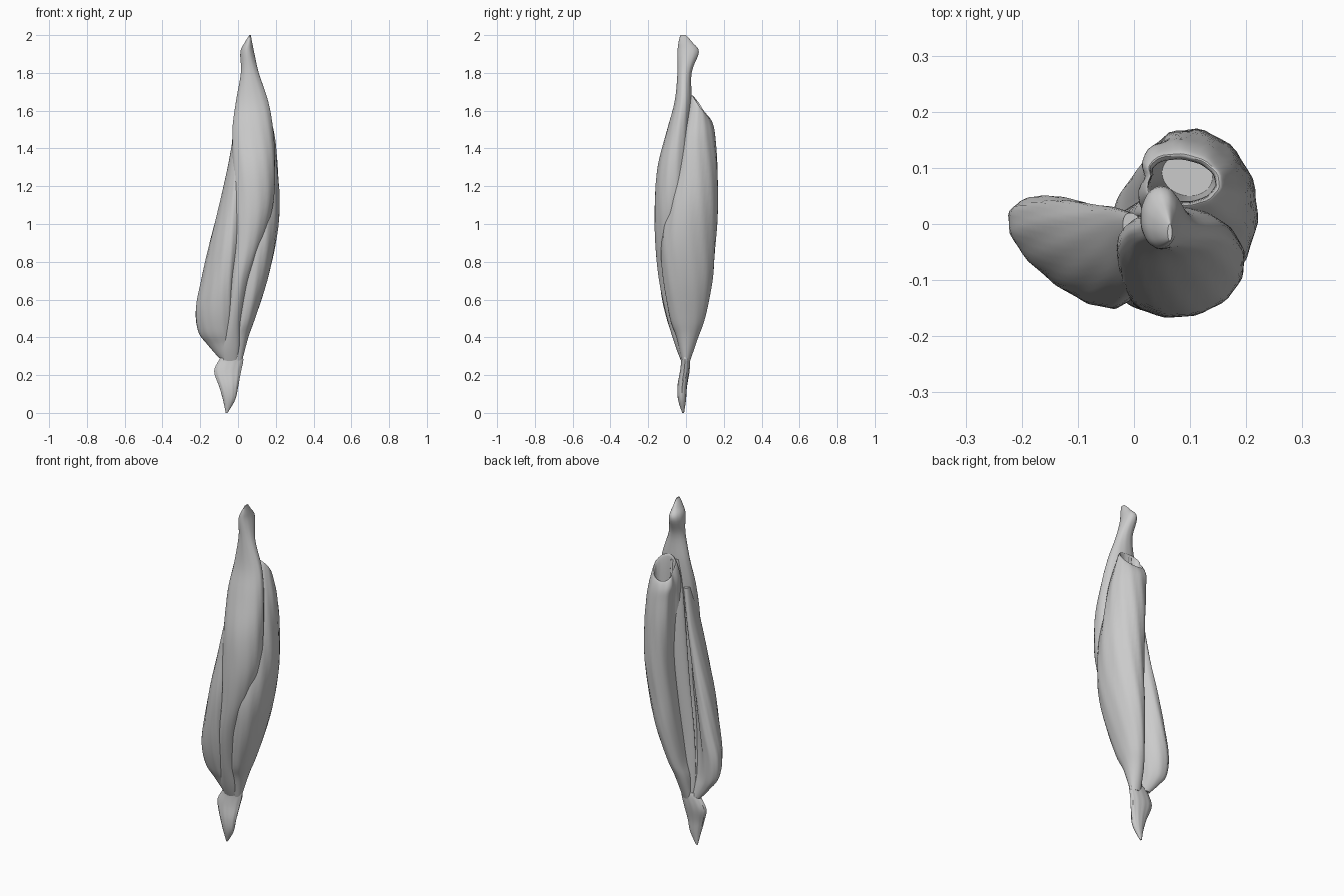
import bpy, bmesh, math

SIDES = 44
STEPS = 5


def spline(p0, p1, p2, p3, t):
    return [0.5 * (2 * b + (c - a) * t + (2 * a - 5 * b + 4 * c - d) * t * t
                   + (3 * b - a - 3 * c + d) * t ** 3)
            for a, b, c, d in zip(p0, p1, p2, p3)]


def loft(name, rows, skew=0.0, notch=0.0, notch_at=math.pi, ripple=0.0):
    """Rows are (z, x_min, x_max, y_min, y_max, rim_tilt); sections are skewed ellipses."""
    rows = [list(r) + [0.0] * (6 - len(r)) for r in rows]
    dense = []
    n = len(rows)
    for i in range(n - 1):
        for s in range(STEPS):
            dense.append(spline(rows[max(i - 1, 0)], rows[i], rows[i + 1],
                                rows[min(i + 2, n - 1)], s / STEPS))
    dense.append(rows[-1])
    bm = bmesh.new()
    rings = []
    for j, (z, x0, x1, y0, y1, tilt) in enumerate(dense):
        fade = math.sin(math.pi * j / (len(dense) - 1))
        ring = []
        for k in range(SIDES):
            t = 2 * math.pi * k / SIDES
            f = 1 - notch * fade * math.exp(-((t - notch_at) / 0.5) ** 2)
            f *= 1 + ripple * fade * math.sin(11 * t + 14 * z)
            ring.append(bm.verts.new((
                (x0 + x1) / 2 + (x1 - x0) / 2 * math.cos(t) * f,
                (y0 + y1) / 2 + (y1 - y0) / 2 * math.sin(t + skew) * f,
                z - tilt * math.sin(t))))
        rings.append(ring)
    for a, b in zip(rings, rings[1:]):
        for k in range(SIDES):
            m = (k + 1) % SIDES
            bm.faces.new((a[k], a[m], b[m], b[k]))
    bm.faces.new(rings[0][::-1])
    bm.faces.new(rings[-1])
    bmesh.ops.recalc_face_normals(bm, faces=bm.faces)
    mesh = bpy.data.meshes.new(name)
    bm.to_mesh(mesh)
    bm.free()
    ob = bpy.data.objects.new(name, mesh)
    bpy.context.collection.objects.link(ob)
    bpy.ops.object.select_all(action='DESELECT')
    ob.select_set(True)
    bpy.context.view_layer.objects.active = ob
    bpy.ops.object.shade_smooth_by_angle(angle=math.radians(40))
    return ob


# Front lobe, running up into the curled tip
loft("front_lobe", [
    (0.25, -.07, -.01, -.015, .00), (0.35, -.09, .01, -.055, .00),
    (0.50, -.07, .02, -.10, .00), (0.70, -.05, .06, -.143, .00),
    (0.90, -.03, .13, -.162, .00), (1.10, -.03, .185, -.166, .01),
    (1.30, -.03, .197, -.15, .02), (1.50, -.03, .185, -.10, .025),
    (1.65, -.01, .16, -.06, .03), (1.80, .015, .11, -.045, .03),
    (1.91, .012, .085, -.045, .068), (1.96, .035, .075, -.04, .035),
    (2.00, .06, .068, -.03, .00)], ripple=0.012)

# Right lobe, wrapping round the back, open at its top
loft("right_lobe", [
    (0.27, -.04, .02, -.02, .02), (0.40, -.04, .055, -.05, .065),
    (0.50, -.025, .09, -.085, .10), (0.70, -.01, .155, -.12, .14),
    (0.90, .00, .20, -.13, .157), (1.10, .005, .22, -.10, .168),
    (1.30, .00, .21, -.06, .167), (1.45, -.005, .195, -.03, .155),
    (1.55, -.01, .175, .00, .145, .03), (1.62, .01, .155, .03, .125, .06),
    (1.58, .02, .145, .04, .115, .05), (1.42, .03, .15, .04, .135),
    (1.20, .05, .14, .05, .125)],
    skew=-0.1, notch=0.35, notch_at=math.pi - 0.1, ripple=0.018)

# Left lobe, low and bulging outwards, dished on its inner side
loft("left_lobe", [
    (0.29, -.10, -.03, -.03, .02), (0.36, -.16, -.04, -.05, .03),
    (0.43, -.21, -.04, -.08, .04), (0.55, -.224, -.03, -.115, .047),
    (0.70, -.195, -.02, -.14, .05), (0.90, -.15, .00, -.15, .045),
    (1.10, -.10, .01, -.135, .035), (1.30, -.055, .02, -.11, .03),
    (1.50, -.02, .03, -.06, .02)],
    skew=-0.5, notch=0.3, notch_at=1.15, ripple=0.018)

# Flat rib seen in the groove between the lobes at the back
loft("inner_rib", [
    (0.28, -.06, -.02, -.01, .015), (0.60, -.055, .01, -.01, .02),
    (1.00, -.025, .045, .00, .045), (1.40, .00, .07, .01, .06),
    (1.66, .03, .07, .01, .045)], skew=0.7)

# Pinched stem at the foot
loft("stem", [
    (0.00, -.065, -.055, -.02, -.01), (0.07, -.08, -.015, -.042, .00),
    (0.14, -.10, .00, -.045, .005), (0.22, -.125, .015, -.032, .018),
    (0.28, -.10, .028, -.025, .02), (0.31, -.08, .02, -.03, .015)], ripple=0.03)
